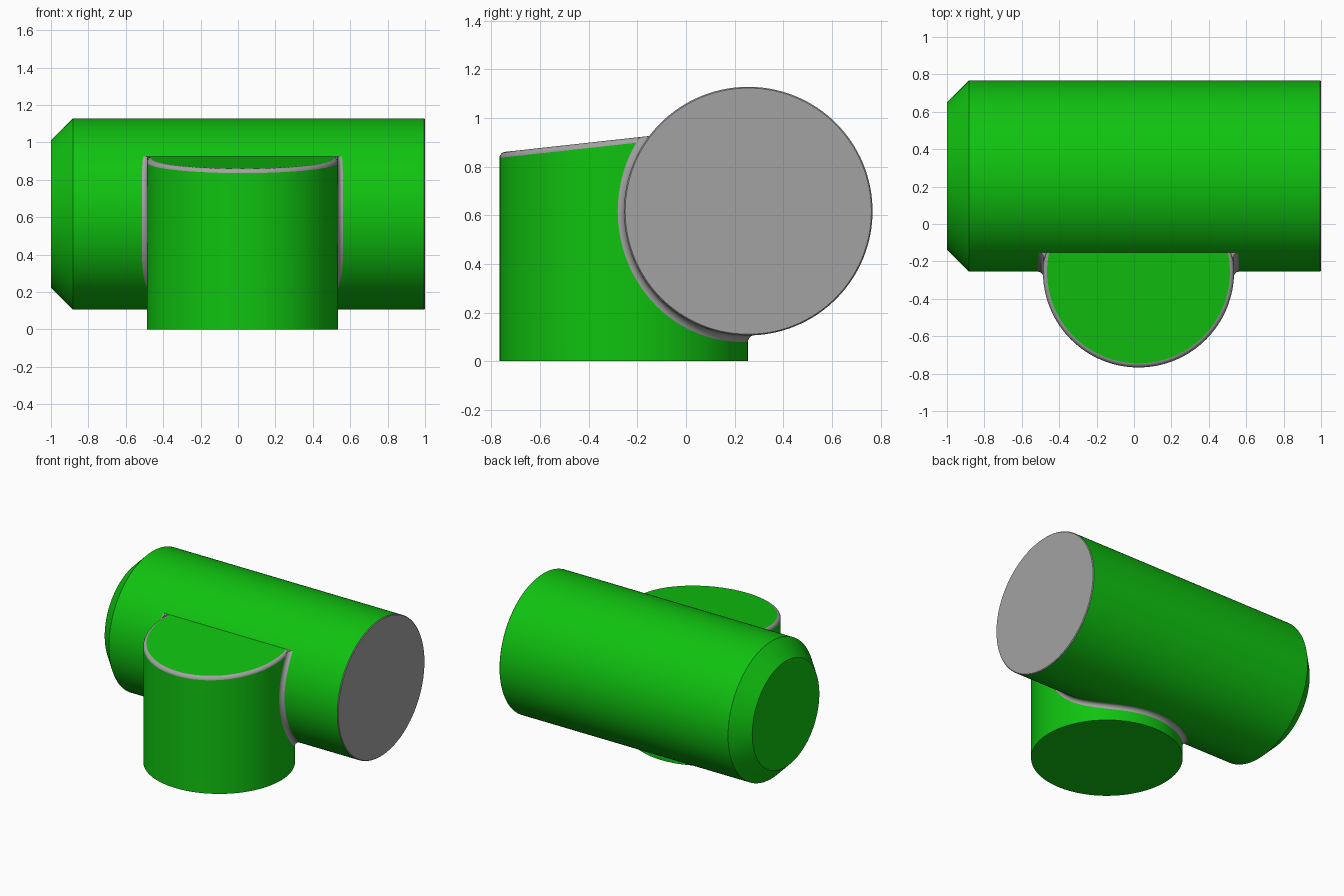
import bpy, bmesh
from math import sin, cos, pi, sqrt, acos, radians
from mathutils import Vector

if "Cube" in bpy.data.objects:
    bpy.data.objects.remove(bpy.data.objects["Cube"])

R, F = 0.511, 0.027           # cylinder radius, junction fillet radius
BY, BZ = 0.256, 0.617         # barrel axis (runs along x)
SX, SY = 0.024, -0.256        # stem axis (runs along z)
SEG = 128
TILT = 0.11                   # slope of the stem's top

green = bpy.data.materials.new("green")
green.diffuse_color = (0.005, 0.546, 0.005, 1)
green.use_nodes = True
green.node_tree.nodes["Principled BSDF"].inputs["Base Color"].default_value = green.diffuse_color
grey = bpy.data.materials.new("grey")
grey.diffuse_color = (0.365, 0.365, 0.365, 1)
grey.use_nodes = True
grey.node_tree.nodes["Principled BSDF"].inputs["Base Color"].default_value = grey.diffuse_color


def top_z(y):
    return 0.858 + TILT * (y + 0.767)


def finish(bm, name, mat):
    bmesh.ops.recalc_face_normals(bm, faces=bm.faces[:])
    mesh = bpy.data.meshes.new(name)
    bm.to_mesh(mesh)
    bm.free()
    ob = bpy.data.objects.new(name, mesh)
    bpy.context.collection.objects.link(ob)
    mesh.materials.append(mat)
    bpy.ops.object.select_all(action='DESELECT')
    ob.select_set(True)
    bpy.context.view_layer.objects.active = ob
    bpy.ops.object.shade_smooth_by_angle(angle=radians(30))
    return ob


def rings(name, profile, place, mat, start=False, end=False):
    """Skin circles of (radius, height); place() maps them into the scene."""
    bm = bmesh.new()
    loops = [[bm.verts.new(place(r, h, 2 * pi * i / SEG)) for i in range(SEG)]
             for r, h in profile]
    for a, b in zip(loops, loops[1:]):
        for i in range(SEG):
            j = (i + 1) % SEG
            bm.faces.new((a[i], a[j], b[j], b[i]))
    if start:
        bm.faces.new(loops[0])
    if end:
        bm.faces.new(loops[-1])
    return finish(bm, name, mat)


def on_barrel(r, x, t):
    return (x, BY + r * cos(t), BZ + r * sin(t))


def on_stem(r, h, t):
    # h = 0 is the ground, negative h is the depth below the sloped top
    y = SY + r * sin(t)
    return (SX + r * cos(t), y, 0 if h == 0 else top_z(y) + h + 1e-6)


# Barrel with one chamfered end, and its grey end face
rings("barrel", [(R - 0.117, -1), (R, -0.883), (R, 0.995)], on_barrel, green, start=True)
rings("barrel_end_face", [(R, 0.995), (R - 0.005, 1)], on_barrel, grey, end=True)

# Stem wall, rounded grey rim and sloped top
E = 0.022
rim = [(R - E + E * cos(k * pi / 12), -E + E * sin(k * pi / 12) - 1e-6) for k in range(7)]
rings("stem", [(R, 0), rim[0]], on_stem, green, start=True)
rings("stem_rim", rim, on_stem, grey)
top = rings("stem_top", [rim[-1]], on_stem, green, end=True)
if top.data.polygons[0].normal.z < 0:
    top.data.flip_normals()

# Junction fillet: a rolling ball touching both cylinders
Q = R + F
N, ARC = 90, 8
a_top, a_back = radians(55), -acos((BY - (SY + Q)) / Q)
half = [a_top + (a_back - a_top) * sin(pi / 2 * i / N) for i in range(N + 1)]
path = [(a, 1) for a in half] + [(a, -1) for a in half[-2::-1]]
bm = bmesh.new()
sections = []
for a, side in path:
    y, z = BY - Q * cos(a), BZ + Q * sin(a)
    x = SX + side * sqrt(max(0, Q * Q - (y - SY) ** 2))
    c = Vector((x, y, z))
    u = (Vector((x, BY, BZ)) - c).normalized()       # towards the barrel
    v = (Vector((SX, SY, z)) - c).normalized()       # towards the stem
    ang = u.angle(v)
    pts = [c + F * (u * sin((1 - k / ARC) * ang) + v * sin(k / ARC * ang)) / sin(ang)
           for k in range(ARC + 1)]
    pts.append(c + 1.7 * F * (u + v))                # hidden inner corner
    sections.append([bm.verts.new(p) for p in pts])
for s, t in zip(sections, sections[1:]):
    for k in range(len(s)):
        j = (k + 1) % len(s)
        bm.faces.new((s[k], s[j], t[j], t[k]))
# Trim the fillet level with the sloped top and close its ends
bmesh.ops.bisect_plane(bm, geom=bm.verts[:] + bm.edges[:] + bm.faces[:],
                       plane_co=(0, 0, top_z(0) - 0.0005), plane_no=(0, -TILT, 1),
                       clear_outer=True)
bmesh.ops.holes_fill(bm, edges=[e for e in bm.edges if e.is_boundary], sides=0)
finish(bm, "junction_fillet", grey)
